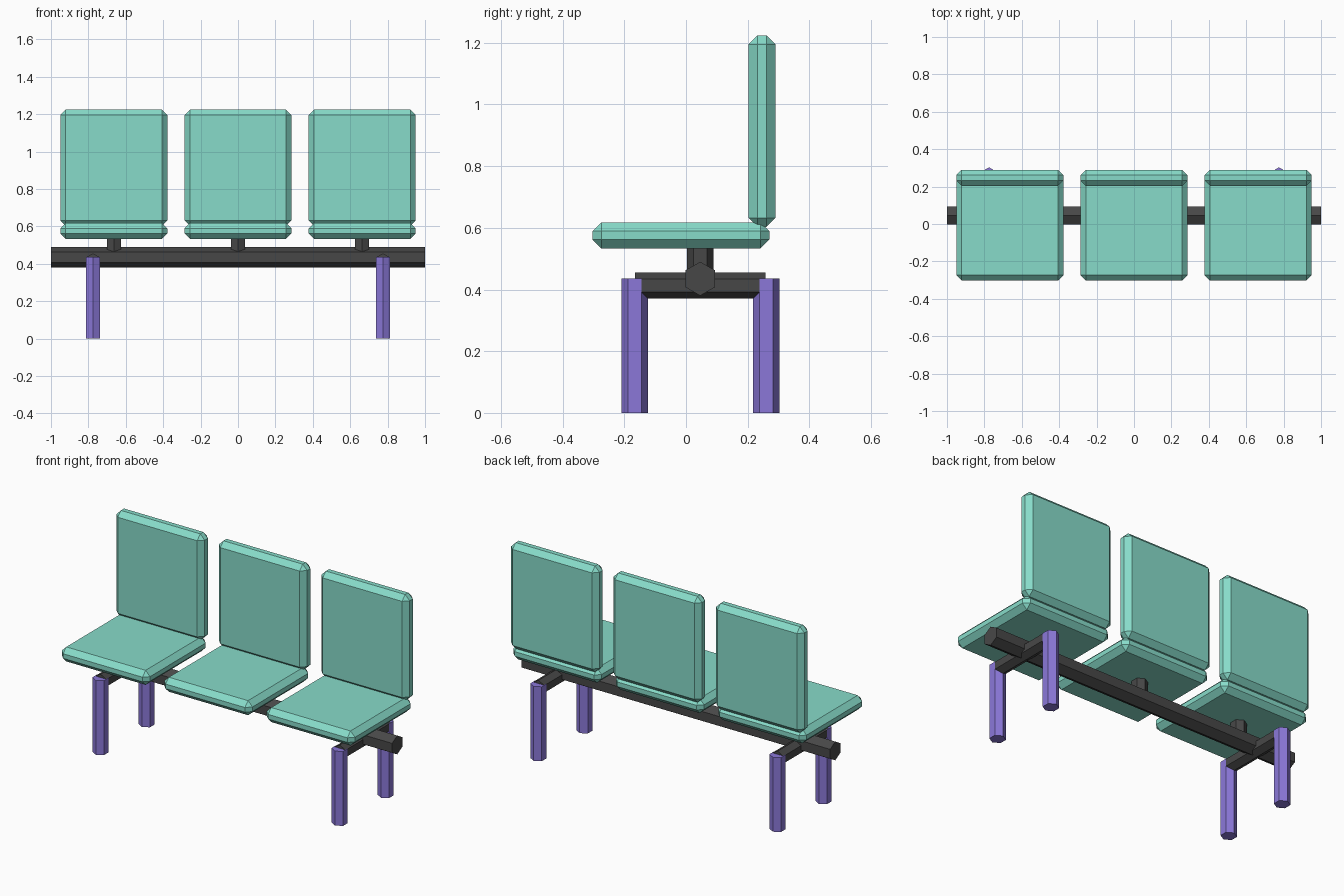
import bpy, bmesh, math
from mathutils import Matrix, Vector

if "Cube" in bpy.data.objects:
    bpy.data.objects.remove(bpy.data.objects["Cube"])


def material(name, rgb):
    m = bpy.data.materials.new(name)
    m.diffuse_color = (*rgb, 1.0)
    m.use_nodes = True
    m.node_tree.nodes["Principled BSDF"].inputs["Base Color"].default_value = m.diffuse_color
    return m


TEAL = material("teal padding", (0.243, 0.71, 0.587))
DARK = material("dark grey metal", (0.064, 0.064, 0.064))
PURPLE = material("purple legs", (0.258, 0.187, 0.693))


def add_object(name, bm, mat):
    mesh = bpy.data.meshes.new(name)
    bm.to_mesh(mesh)
    bm.free()
    mesh.materials.append(mat)
    ob = bpy.data.objects.new(name, mesh)
    bpy.context.collection.objects.link(ob)
    return ob


def cushion(name, lo, hi, bevel):
    """Box between two corners with chamfered edges."""
    lo, hi = Vector(lo), Vector(hi)
    bm = bmesh.new()
    bmesh.ops.create_cube(bm, size=1, matrix=Matrix.Translation((lo + hi) / 2)
                          @ Matrix.Diagonal((*(hi - lo), 1)))
    bmesh.ops.bevel(bm, geom=bm.edges[:], offset=bevel, segments=1,
                    profile=0.5, affect='EDGES')
    return add_object(name, bm, TEAL)


def hex_bar(name, a, b, radius, point_dir, mat):
    """Six-sided bar from a to b, with one corner towards point_dir."""
    a, b = Vector(a), Vector(b)
    u = Vector(point_dir)
    v = (b - a).normalized().cross(u)
    bm = bmesh.new()
    ring = []
    for i in range(6):
        t = math.radians(60 * i)
        ring.append(bm.verts.new(a + radius * (u * math.cos(t) + v * math.sin(t))))
    base = bm.faces.new(ring)
    ext = bmesh.ops.extrude_face_region(bm, geom=[base], use_keep_orig=True)
    bmesh.ops.translate(bm, vec=b - a,
                        verts=[g for g in ext["geom"] if isinstance(g, bmesh.types.BMVert)])
    bmesh.ops.recalc_face_normals(bm, faces=bm.faces[:])
    return add_object(name, bm, mat)


UP, FORE = (0, 0, 1), (0, 1, 0)
BEAM_Y, BEAM_Z = 0.046, 0.435

# Long beam under the seats
hex_bar("beam", (-1, BEAM_Y, BEAM_Z), (1, BEAM_Y, BEAM_Z), 0.055, UP, DARK)

# Three seats, each with a backrest and a post down to the beam
for name, x in (("left", -0.664), ("middle", 0.0), ("right", 0.664)):
    w = 0.286
    cushion(name + "_seat", (x - w, -0.303, 0.533), (x + w, 0.27, 0.618), 0.029)
    cushion(name + "_backrest", (x - w, 0.203, 0.603), (x + w, 0.29, 1.224), 0.029)
    hex_bar(name + "_seat_post", (x, BEAM_Y, BEAM_Z), (x, BEAM_Y, 0.55), 0.0435, FORE, DARK)

# Cross bars and legs at both ends
for name, x in (("left", -0.775), ("right", 0.775)):
    hex_bar(name + "_cross_bar", (x, -0.165, 0.413), (x, 0.258, 0.413), 0.0425, UP, DARK)
    for place, y in (("front", -0.166), ("back", 0.26)):
        hex_bar(f"{name}_{place}_leg", (x, y, 0), (x, y, 0.436), 0.043, FORE, PURPLE)
